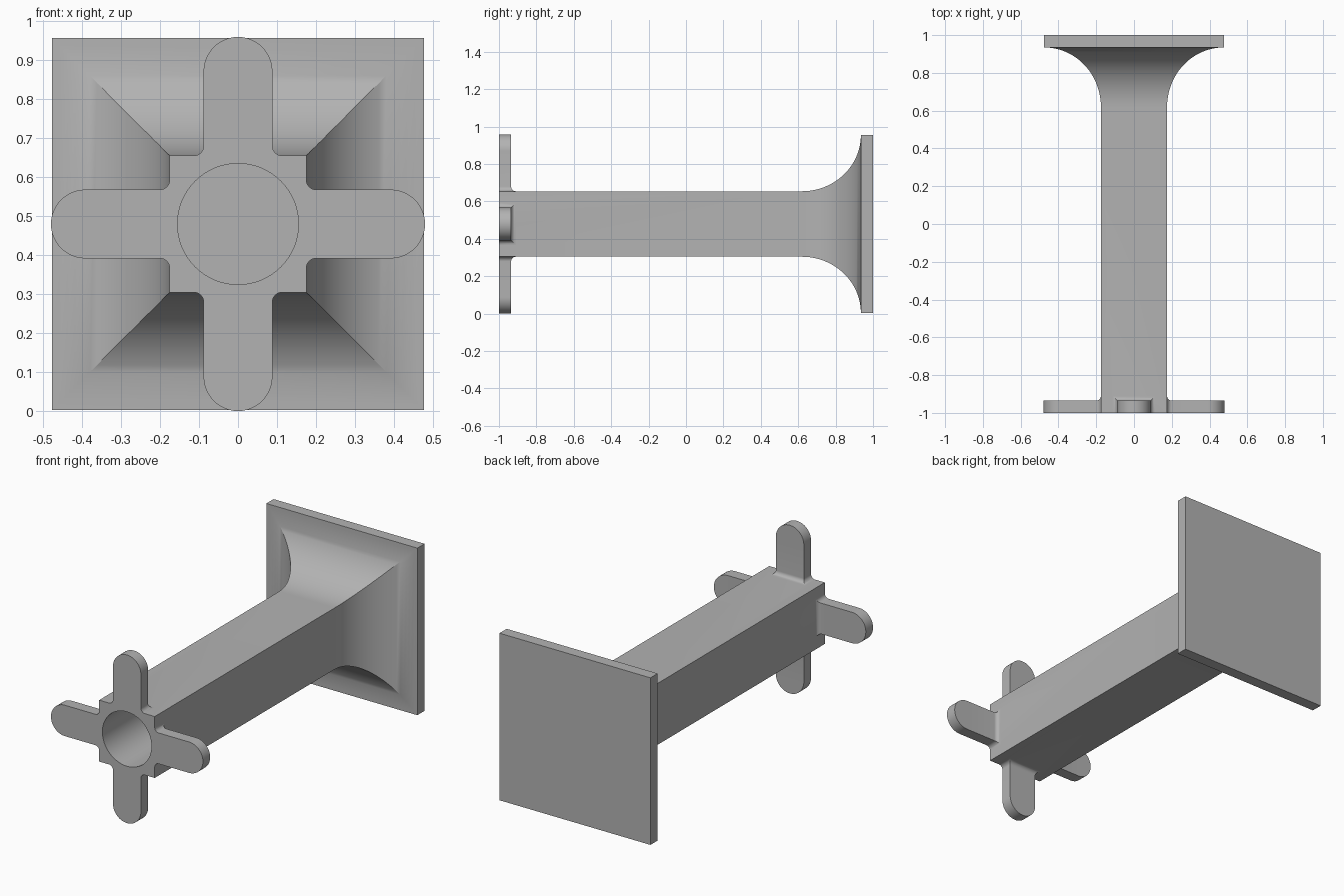
import bpy, bmesh, math
from mathutils import Matrix, Vector

if "Cube" in bpy.data.objects:
    bpy.data.objects.remove(bpy.data.objects["Cube"], do_unlink=True)

CENTRE = 0.479            # height of the column axis
HALF = 0.175              # half width of the column
PLATE = 0.476             # half width of the end plate
ARM_W, ARM_L = 0.088, 0.479
FRONT, ARM_BACK, PLATE_FRONT, BACK = -1.0, -0.935, 0.935, 1.0
FILLET = 0.025

grey = bpy.data.materials.new("plain grey")
grey.use_nodes = True
colour = (0.45, 0.45, 0.45, 1)
grey.diffuse_color = colour
grey.node_tree.nodes["Principled BSDF"].inputs["Base Color"].default_value = colour


def loft(name, rings, matrix=Matrix()):
    """Skin a list of equal-length point rings and cap both ends."""
    bm = bmesh.new()
    loops = [[bm.verts.new(matrix @ Vector(p)) for p in ring] for ring in rings]
    for a, b in zip(loops, loops[1:]):
        for i in range(len(a)):
            j = (i + 1) % len(a)
            bm.faces.new((a[i], a[j], b[j], b[i]))
    bm.faces.new(loops[0])
    bm.faces.new(loops[-1])
    bmesh.ops.remove_doubles(bm, verts=bm.verts, dist=1e-5)
    bmesh.ops.recalc_face_normals(bm, faces=bm.faces)
    mesh = bpy.data.meshes.new(name)
    bm.to_mesh(mesh)
    bm.free()
    mesh.materials.append(grey)
    ob = bpy.data.objects.new(name, mesh)
    bpy.context.collection.objects.link(ob)
    return ob


def square(y, h):
    return [(-h, y, CENTRE - h), (h, y, CENTRE - h), (h, y, CENTRE + h), (-h, y, CENTRE + h)]


def combine(target, tool, operation):
    mod = target.modifiers.new(operation.title(), 'BOOLEAN')
    mod.operation, mod.object, mod.solver = operation, tool, 'EXACT'
    bpy.context.view_layer.objects.active = target
    bpy.ops.object.modifier_apply(modifier=mod.name)
    bpy.data.objects.remove(tool, do_unlink=True)


# Square column flaring into the end plate
flare_start, steps = 0.62, 24
rings = [square(FRONT, HALF)]
for i in range(steps + 1):
    a = math.pi / 2 * i / steps
    rings.append(square(flare_start + (PLATE_FRONT - flare_start) * math.sin(a),
                        HALF + (PLATE - HALF) * (1 - math.cos(a))))
rings.append(square(BACK, PLATE))
column = loft("flared_column", rings)

# Arm sections: filleted root, straight run, round tip
sections = [(HALF - 0.01, ARM_W + FILLET, ARM_BACK + FILLET)]
for i in range(9):
    a = math.pi / 2 * i / 8
    grow = FILLET * (1 - math.sin(a))
    sections.append((HALF + FILLET * (1 - math.cos(a)), ARM_W + grow, ARM_BACK + grow))
for i in range(25):
    a = math.pi / 2 * i / 24
    sections.append((ARM_L - ARM_W + ARM_W * math.sin(a),
                     max(ARM_W * math.cos(a), 0.001), ARM_BACK))
arm_rings = [[(-w, FRONT, d), (w, FRONT, d), (w, b, d), (-w, b, d)] for d, w, b in sections]

# Four arms in a cross around the open end
for quarter in range(4):
    place = Matrix.Translation((0, 0, CENTRE)) @ Matrix.Rotation(quarter * math.pi / 2, 4, 'Y')
    combine(column, loft("arm", arm_rings, place), 'UNION')

# Round blind bore along the column
def circle(y, r=0.155, n=64):
    return [(r * math.cos(math.tau * i / n), y, CENTRE + r * math.sin(math.tau * i / n))
            for i in range(n)]

combine(column, loft("bore", [circle(FRONT - 0.1), circle(PLATE_FRONT)]), 'DIFFERENCE')

bpy.ops.object.select_all(action='DESELECT')
column.select_set(True)
bpy.context.view_layer.objects.active = column
bpy.ops.object.shade_smooth_by_angle(angle=math.radians(25))
